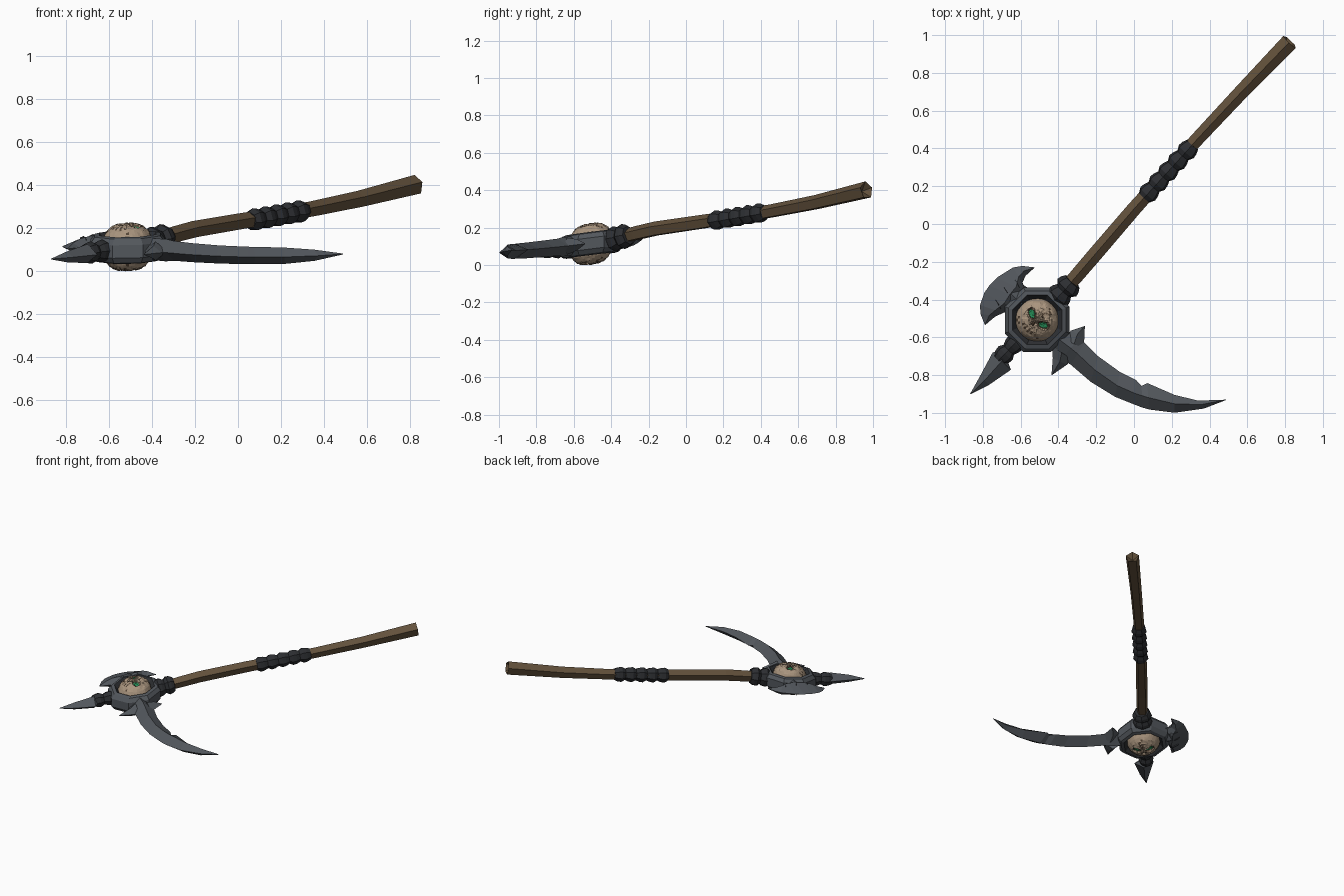
import bpy, bmesh, math, random
from mathutils import Vector

if "Cube" in bpy.data.objects:
    bpy.data.objects.remove(bpy.data.objects["Cube"])

random.seed(4)


def material(name, r, g, b):
    m = bpy.data.materials.new(name)
    m.diffuse_color = (r, g, b, 1)
    m.use_nodes = True
    m.node_tree.nodes["Principled BSDF"].inputs["Base Color"].default_value = m.diffuse_color
    return m


STEEL = material("steel", 0.085, 0.095, 0.108)
DARK = material("dark_binding", 0.026, 0.028, 0.032)
WOOD = material("wood", 0.125, 0.083, 0.045)
BONE = material("bone", 0.40, 0.30, 0.21)
CRACK = material("bone_shadow", 0.09, 0.06, 0.038)
GREEN = material("eye_green", 0.02, 0.28, 0.10)

HUB = (-0.513, -0.508)


def plane(x, y, h=0.0):
    """Point on the gently tilted plane of the weapon head."""
    return Vector((x, y, 0.113 + 0.125 * (y - HUB[1]) + 0.02 * (x - HUB[0]) + h))


def finish(name, bm, *mats):
    bmesh.ops.remove_doubles(bm, verts=bm.verts, dist=0.0004)
    bmesh.ops.recalc_face_normals(bm, faces=bm.faces)
    mesh = bpy.data.meshes.new(name)
    bm.to_mesh(mesh)
    bm.free()
    for m in mats:
        mesh.materials.append(m)
    ob = bpy.data.objects.new(name, mesh)
    bpy.context.collection.objects.link(ob)
    return ob


def bridge(bm, loops, mat=lambda i: 0):
    for i, (p, q) in enumerate(zip(loops, loops[1:])):
        n = len(p)
        for k in range(n):
            f = bm.faces.new((p[k], p[(k + 1) % n], q[(k + 1) % n], q[k]))
            f.material_index = mat(i)


def blade(name, rows, mat=STEEL):
    """Ridged blade; each row is (edge a, edge b, half thickness, ridge position)."""
    bm = bmesh.new()
    loops = []
    for a, b, t, f in rows:
        mx, my = a[0] + (b[0] - a[0]) * f, a[1] + (b[1] - a[1]) * f
        pts = (plane(*a), plane(mx, my, t), plane(*b), plane(mx, my, -t))
        loops.append([bm.verts.new(p) for p in pts])
    bridge(bm, loops)
    bm.faces.new(loops[0])
    bm.faces.new(loops[-1])
    return finish(name, bm, mat)


def tube(name, pts, radii, sides, mat, dent=0.0):
    """Faceted tube along a path; dent pushes the far end cap inwards."""
    bm = bmesh.new()
    pts = [Vector(p) for p in pts]
    loops = []
    for i, (p, r) in enumerate(zip(pts, radii)):
        d = (pts[min(i + 1, len(pts) - 1)] - pts[max(i - 1, 0)]).normalized()
        side = d.cross(Vector((0, 0, 1))).normalized()
        up = side.cross(d)
        ang = [2 * math.pi * k / sides for k in range(sides)]
        loops.append([bm.verts.new(p + r * (side * math.sin(a) + up * math.cos(a))) for a in ang])
    bridge(bm, loops)
    bm.faces.new(loops[0])
    tip = bm.verts.new(pts[-1] - d * dent)
    for k in range(sides):
        bm.faces.new((loops[-1][k], loops[-1][(k + 1) % sides], tip))
    return finish(name, bm, mat)


def bound(name, a, b, low, high, bumps, sides=7):
    """Binding made of a row of ridged bulges between two points."""
    a, b = Vector(a), Vector(b)
    n = bumps * 3
    pts = [a.lerp(b, i / n) for i in range(n + 1)]
    radii = [low if i % 3 == 0 else high * (1 if i % 3 == 1 else 0.93) for i in range(n + 1)]
    return tube(name, pts, radii, sides, DARK)


# Wooden handle with a split end
tube("handle", [(-0.40, -0.385, 0.14), (-0.30, -0.27, 0.168), (-0.21, -0.165, 0.192),
                (0.0, 0.08, 0.228), (0.18, 0.28, 0.258), (0.34, 0.455, 0.287),
                (0.56, 0.69, 0.333), (0.825, 0.965, 0.400)],
     [0.036, 0.040, 0.041, 0.040, 0.037, 0.038, 0.041, 0.048], 5, WOOD, 0.035)

# Grip wrap and collars
bound("grip_wrap", (0.055, 0.14, 0.236), (0.31, 0.42, 0.282), 0.040, 0.054, 5)
bound("handle_collar", (-0.415, -0.40, 0.135), (-0.325, -0.305, 0.160), 0.050, 0.068, 2, 8)
bound("spike_collar", plane(-0.61, -0.61), plane(-0.715, -0.72), 0.038, 0.052, 2, 8)

# Octagonal hub ring with a dark inner lip
bm = bmesh.new()
profile = [(0.112, -0.03), (0.142, -0.062), (0.165, -0.056), (0.185, -0.03),
           (0.185, 0.03), (0.165, 0.056), (0.142, 0.062), (0.112, 0.03)]
loops = []
for r, h in profile + profile[:1]:
    ang = [math.pi / 8 + k * math.pi / 4 for k in range(8)]
    loops.append([bm.verts.new(plane(HUB[0] + r * math.cos(a), HUB[1] + r * math.sin(a), h)) for a in ang])
bridge(bm, loops, lambda i: 1 if i in (0, 6, 7) else 0)
finish("hub_ring", bm, STEEL, DARK)

# Long curved sickle blade
blade("sickle_blade", [
    ((-0.36, -0.56), (-0.45, -0.65), 0.050, 0.5),
    ((-0.285, -0.60), (-0.385, -0.715), 0.052, 0.5),
    ((-0.262, -0.63), (-0.335, -0.745), 0.046, 0.5),
    ((-0.19, -0.70), (-0.23, -0.835), 0.044, 0.52),
    ((-0.075, -0.783), (-0.10, -0.915), 0.042, 0.55),
    ((0.01, -0.825), (0.0, -0.955), 0.041, 0.55),
    ((0.04, -0.857), (0.045, -0.972), 0.040, 0.45),
    ((0.07, -0.842), (0.08, -0.982), 0.040, 0.55),
    ((0.215, -0.905), (0.215, -0.999), 0.038, 0.5),
    ((0.34, -0.935), (0.37, -0.977), 0.026, 0.5),
    ((0.487, -0.930), (0.487, -0.932), 0.002, 0.5)])

# Prongs at the sickle root
blade("inner_prong", [((-0.37, -0.61), (-0.265, -0.66), 0.045, 0.5),
                      ((-0.335, -0.565), (-0.263, -0.60), 0.030, 0.5),
                      ((-0.262, -0.54), (-0.26, -0.54), 0.002, 0.5)])
blade("outer_prong", [((-0.435, -0.645), (-0.33, -0.715), 0.045, 0.5),
                      ((-0.43, -0.71), (-0.355, -0.745), 0.030, 0.5),
                      ((-0.437, -0.80), (-0.435, -0.80), 0.002, 0.5)])

# Crescent axe blade and its neck
blade("axe_blade", [
    ((-0.788, -0.535), (-0.790, -0.533), 0.002, 0.5),
    ((-0.735, -0.49), (-0.813, -0.475), 0.020, 0.4),
    ((-0.69, -0.47), (-0.815, -0.43), 0.036, 0.35),
    ((-0.63, -0.45), (-0.793, -0.365), 0.044, 0.35),
    ((-0.60, -0.40), (-0.765, -0.325), 0.046, 0.35),
    ((-0.57, -0.36), (-0.725, -0.283), 0.044, 0.35),
    ((-0.59, -0.31), (-0.64, -0.230), 0.034, 0.4),
    ((-0.575, -0.275), (-0.59, -0.222), 0.020, 0.5),
    ((-0.527, -0.232), (-0.525, -0.230), 0.002, 0.5)])
blade("axe_neck", [((-0.66, -0.49), (-0.53, -0.36), 0.054, 0.5),
                   ((-0.70, -0.43), (-0.59, -0.32), 0.048, 0.5),
                   ((-0.725, -0.385), (-0.64, -0.30), 0.024, 0.5)])

# Nicks on both faces of the axe blade
for i, (x, y) in enumerate([(-0.735, -0.40), (-0.69, -0.335), (-0.635, -0.29)]):
    blade(f"axe_nick_{i + 1}", [((x, y), (x + 0.001, y), 0.034, 0.5),
                                ((x + 0.012, y - 0.03), (x + 0.024, y - 0.022), 0.045, 0.5),
                                ((x + 0.03, y - 0.05), (x + 0.031, y - 0.05), 0.034, 0.5)], DARK)

# Tail spike
blade("tail_spike", [
    ((-0.725, -0.675), (-0.665, -0.735), 0.035, 0.5),
    ((-0.748, -0.680), (-0.652, -0.772), 0.044, 0.5),
    ((-0.815, -0.805), (-0.768, -0.852), 0.026, 0.5),
    ((-0.868, -0.900), (-0.866, -0.902), 0.002, 0.5)])

# Skull faces set in both sides of the hub: u runs across the eyes, v to the brow
S = math.sqrt(0.5)
RINGS, SEGS, R = 13, 44, 0.12


def eye(u, v):
    a, b = abs(u) - 0.044, v - 0.004
    return ((a * 0.9 + b * 0.45) / 0.024) ** 2 + ((b * 0.9 - a * 0.45) / 0.014) ** 2


def skull_height(u, v):
    r = math.hypot(u, v) / R
    h = 0.112 * max(0, 1 - r ** 3) ** 0.5
    if eye(u, v) < 1.7:
        h -= 0.014
    if abs(u) < 0.010 and -0.045 < v < -0.015:
        h -= 0.010
    return max(0, h - random.uniform(0, 0.007) * (r > 0.05))


def skull_colour(u, v):
    if eye(u, v) < 1:
        return 2
    nose = abs(u) < (-0.010 - v) * 0.45 and v > -0.042
    teeth = -0.085 < v < -0.058 and math.sin(u * 300) > 0.45
    crack = v > 0.025 and abs(u - 0.012 - 0.012 * math.sin(v * 110)) < 0.005
    return 1 if eye(u, v) < 1.9 or nose or teeth or crack else 0


for name, sign in (("skull_top", 1), ("skull_bottom", -1)):
    bm = bmesh.new()
    loops = []
    for i in range(RINGS + 1):
        r = R * (0.02 + 0.98 * i / RINGS)
        loop = []
        for k in range(SEGS):
            a = 2 * math.pi * k / SEGS
            u, v = r * math.cos(a), r * math.sin(a)
            x, y = HUB[0] + S * (u + v), HUB[1] + S * (v - u)
            loop.append(bm.verts.new(plane(x, y, sign * skull_height(u, v))))
        loops.append(loop)
    bridge(bm, loops)
    bm.faces.new(loops[0])
    for f in bm.faces:
        c = f.calc_center_median()
        dx, dy = c.x - HUB[0], c.y - HUB[1]
        f.material_index = skull_colour(S * (dx - dy), S * (dx + dy))
    finish(name, bm, BONE, CRACK, GREEN)
